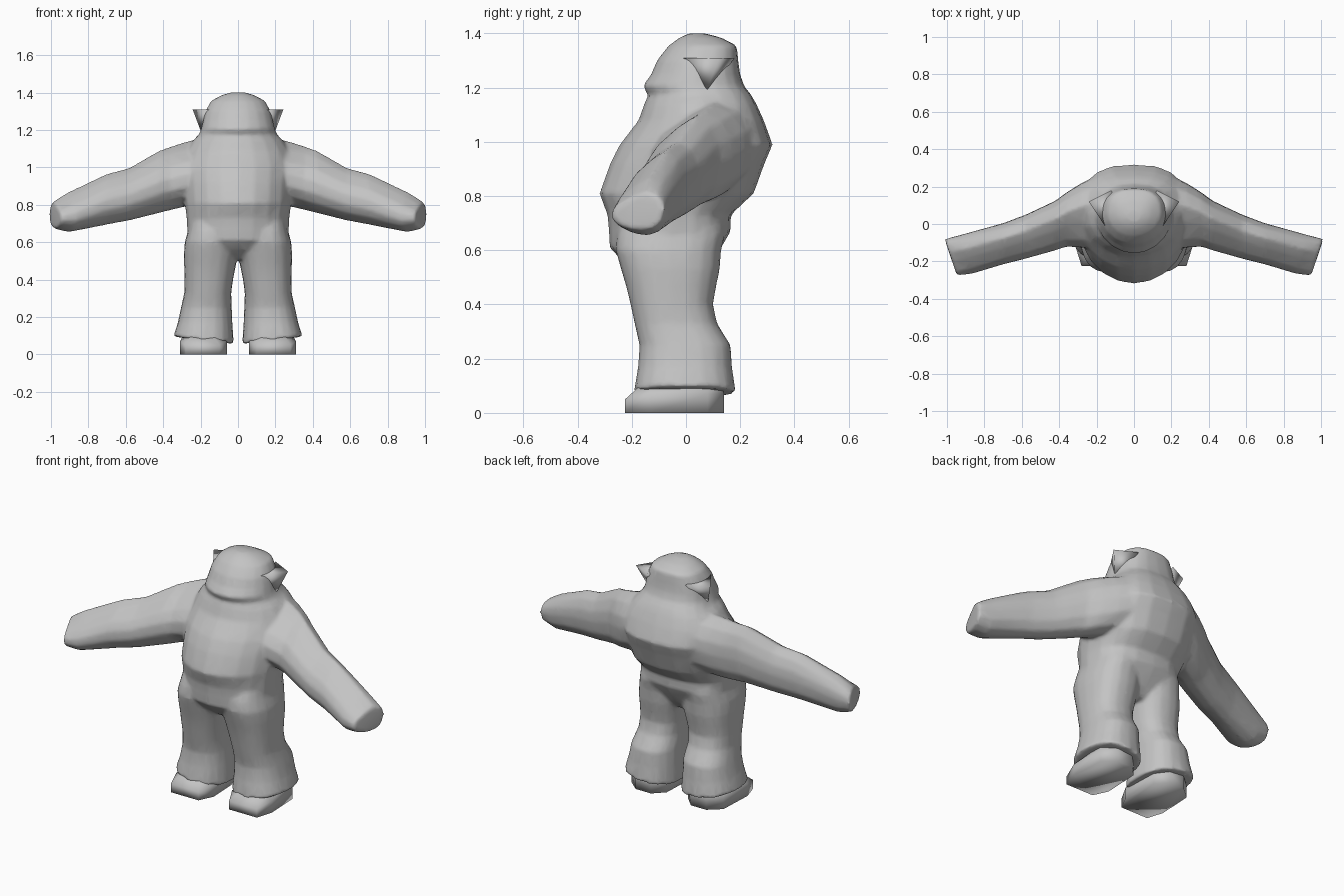
import bpy, bmesh, math
from mathutils import Vector

cube = bpy.data.objects.get("Cube")
if cube:
    bpy.data.objects.remove(cube)

grey = bpy.data.materials.new("plain grey")
grey.use_nodes = True
COLOUR = (0.55, 0.55, 0.55, 1)
grey.diffuse_color = COLOUR
grey.node_tree.nodes["Principled BSDF"].inputs["Base Color"].default_value = COLOUR


def finish(bm, name):
    bmesh.ops.recalc_face_normals(bm, faces=bm.faces)
    for face in bm.faces:
        face.smooth = True
    mesh = bpy.data.meshes.new(name)
    bm.to_mesh(mesh)
    bm.free()
    mesh.materials.append(grey)
    obj = bpy.data.objects.new(name, mesh)
    bpy.context.collection.objects.link(obj)
    return obj


def skin(bm, rings):
    """Bridge rings of points and close both ends."""
    loops = [[bm.verts.new(p) for p in ring] for ring in rings]
    n = len(loops[0])
    for a, b in zip(loops, loops[1:]):
        for i in range(n):
            j = (i + 1) % n
            bm.faces.new((a[i], a[j], b[j], b[i]))
    bm.faces.new(loops[0])
    bm.faces.new(loops[-1])


def oval(a0, a1, b0, b1, low_power, high_power, n=20):
    """Rounded section spanning a0..a1 by b0..b1, squarer with higher power."""
    for i in range(n):
        t = math.tau * i / n
        c, s = math.cos(t), math.sin(t)
        power = low_power if s < 0 else high_power
        u = math.copysign(abs(c) ** (2 / power), c)
        v = math.copysign(abs(s) ** (2 / power), s)
        yield (a0 + a1 + (a1 - a0) * u) / 2, (b0 + b1 + (b1 - b0) * v) / 2


body = bmesh.new()

# Torso and head: height, half width, front, back
TRUNK = [(.51, .15, -.17, .06), (.56, .22, -.235, .10), (.61, .265, -.282, .13),
         (.67, .272, -.285, .165), (.73, .275, -.29, .165), (.81, .285, -.32, .25),
         (.92, .295, -.28, .29), (.99, .30, -.245, .32), (1.08, .28, -.175, .287),
         (1.14, .245, -.155, .26), (1.175, .21, -.138, .24), (1.205, .197, -.162, .215),
         (1.25, .187, -.128, .20), (1.30, .175, -.108, .193), (1.355, .145, -.065, .188),
         (1.385, .09, -.025, .13), (1.4, .04, .01, .07)]
skin(body, [[Vector((x, y, z)) for x, y in oval(-w, w, f, b, 1.95, 2.6)]
            for z, w, f, b in TRUNK])

# Arm section as fractions of depth and height: sloping front, rounder back
SECTION = [(0, .3), (0, .5), (.12, .68), (.4, .88), (.64, 1), (.86, .9), (.98, .7),
           (1, .5), (.95, .25), (.8, .07), (.6, 0), (.35, .04), (.12, .15)]
# Arms: distance out, front, back, bottom, top
ARM = [(.10, -.06, .27, .86, 1.14), (.20, -.13, .26, .82, 1.155),
       (.28, -.125, .22, .79, 1.138), (.36, -.12, .17, .77, 1.113),
       (.42, -.14, .125, .755, 1.092), (.58, -.185, .05, .715, 1.0),
       (.70, -.215, .005, .693, .967), (.90, -.265, -.06, .653, .867),
       (.98, -.275, -.08, .672, .815)]
# Legs: height, inner, outer, front, back
LEG = [(.76, .03, .25, -.21, .12), (.66, .0, .268, -.255, .145),
       (.60, -.005, .285, -.26, .13), (.53, .0, .29, -.24, .125),
       (.47, .012, .288, -.222, .112), (.40, .026, .287, -.205, .10),
       (.33, .036, .287, -.19, .115), (.25, .033, .305, -.172, .165),
       (.17, .03, .322, -.177, .17), (.075, .022, .346, -.193, .184)]
for side in (1, -1):
    skin(body, [[Vector((side * (x + .34 * (u - .5) * (b - f) * (x > .8)),
                         f + u * (b - f), lo + v * (hi - lo))) for u, v in SECTION]
                for x, f, b, lo, hi in ARM])
    skin(body, [[Vector((side * x, y, z + (.12 * (x - .18) if z < .1 else 0)))
                 for x, y in oval(i, o, f, b, 2.4, 2.4)]
                for z, i, o, f, b in LEG])

# Fuse the body into one skin, then thin it back to a light mesh
figure = finish(body, "body")
fuse = figure.modifiers.new("Fuse", 'REMESH')
fuse.mode = 'VOXEL'
fuse.voxel_size = .01
fuse.use_smooth_shade = True
soften = figure.modifiers.new("Soften", 'SMOOTH')
soften.factor = .5
soften.iterations = 10
thin = figure.modifiers.new("Thin", 'DECIMATE')
thin.ratio = .15

# Shoe outline, seen from above
SHOE = [(.06, -.14), (.10, -.225), (.28, -.225), (.31, -.13),
        (.30, .08), (.23, .14), (.13, .14), (.07, .08)]
# Ear corners: tip, front, back, lobe and root
EAR = [(.242, .12, 1.308), (.155, -.01, 1.31), (.12, .18, 1.31),
       (.19, .07, 1.17), (.1, .08, 1.25)]
for side, label in ((1, "left"), (-1, "right")):
    # Shoe with a sloping toe cap
    bm = bmesh.new()
    base = [Vector((side * x, y, 0)) for x, y in SHOE]
    rim = [Vector((side * x, y, .05 if y < -.2 else .07)) for x, y in SHOE]
    top = [Vector((side * (.185 + (x - .185) * (.65 if y < -.1 else .95)),
                   max(y, -.17) if y < -.1 else y * .95, .1)) for x, y in SHOE]
    skin(bm, [base, rim, top])
    finish(bm, label + "_shoe")

    # Pointed ear
    bm = bmesh.new()
    corners = [bm.verts.new((side * x, y, z)) for x, y, z in EAR]
    bmesh.ops.convex_hull(bm, input=corners)
    finish(bm, label + "_ear")
